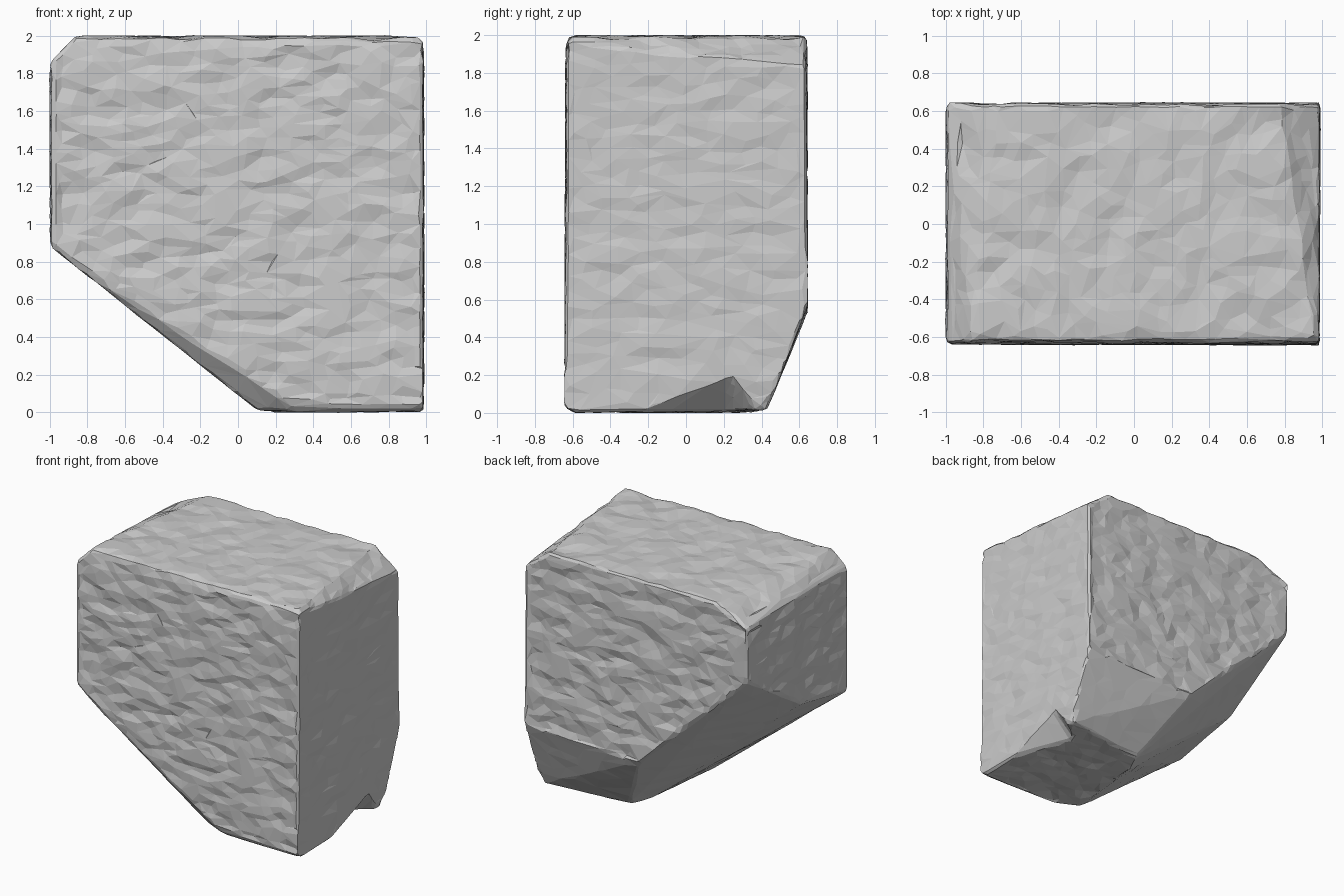
import bpy, bmesh
from mathutils import Vector, noise

if "Cube" in bpy.data.objects:
    bpy.data.objects.remove(bpy.data.objects["Cube"])


def hull(name, pts):
    """Convex solid wrapped round a few corner points."""
    bm = bmesh.new()
    for p in pts:
        bm.verts.new(p)
    res = bmesh.ops.convex_hull(bm, input=bm.verts)
    loose = [v for v in bm.verts if not v.link_faces]
    bmesh.ops.delete(bm, geom=loose, context='VERTS')
    bmesh.ops.recalc_face_normals(bm, faces=bm.faces)
    me = bpy.data.meshes.new(name)
    bm.to_mesh(me)
    bm.free()
    ob = bpy.data.objects.new(name, me)
    bpy.context.collection.objects.link(ob)
    return ob


# Stone block: a box with broken-off corners
block = hull("stone_block", [
    # left side
    (-1, -.64, .88), (-1, -.04, 1.0), (-1, .64, 1.43),
    (-1, .645, 1.85), (-1, -.64, 1.86),
    # top
    (-.86, -.63, 1.99), (-.7, .64, 2.0), (-.86, -.58, 2.0), (.95, -.58, 2.0),
    (.985, -.635, 1.97), (.62, .38, 2.0), (.78, .64, 1.995), (.99, .64, 1.83),
    # back, above the undercut
    (.99, .645, .57), (-.03, .645, .53),
    # underside
    (.99, .49, .17), (.97, .43, .01), (.26, .34, 0), (.19, .17, 0),
    (.1, -.52, .01), (.22, -.635, .08), (.3, -.6, 0),
    (.985, -.645, .03), (.985, -.6, 0),
])

# Chip knocked out of the lower right edge
chip = hull("chip_cutter", [
    (1.02, -.42, -.02), (1.02, .25, .23), (1.02, .44, -.02), (.76, .24, -.03)])
chip.hide_render = True
chip.hide_viewport = True
cut = block.modifiers.new("chip", 'BOOLEAN')
cut.operation = 'DIFFERENCE'
cut.solver = 'EXACT'
cut.object = chip

# Even skin for the chiselled surface
rm = block.modifiers.new("skin", 'REMESH')
rm.mode = 'VOXEL'
rm.voxel_size = .028
dg = bpy.context.evaluated_depsgraph_get()
skin = bpy.data.meshes.new_from_object(block.evaluated_get(dg))
block.modifiers.clear()
block.data = skin
bpy.data.objects.remove(chip)

# Shallow inward chisel marks: rough on the squared faces, smooth on the breaks
bm = bmesh.new()
bm.from_mesh(skin)
bm.normal_update()
moves = []
for v in bm.verts:
    n = v.normal
    flat = max(abs(c) for c in n) > .98
    near_edge = sum(abs(c) > .05 for c in n) > 1
    amp = .026 if flat else (.022 if near_edge and v.co.z > 1.9 else .004)
    if n.x > .98:
        amp = .014
    p = Vector((v.co.x * 5, v.co.y * 5, v.co.z * 9))
    d = max(0, .3 + .8 * noise.noise(p) + .35 * noise.noise(p * 2.3))
    moves.append((v, -n * amp * min(d, 1)))
for v, m in moves:
    v.co += m
bm.to_mesh(skin)
bm.free()

# Broad flat facets
dec = block.modifiers.new("facets", 'DECIMATE')
dec.ratio = .11
for p in skin.polygons:
    p.use_smooth = False
